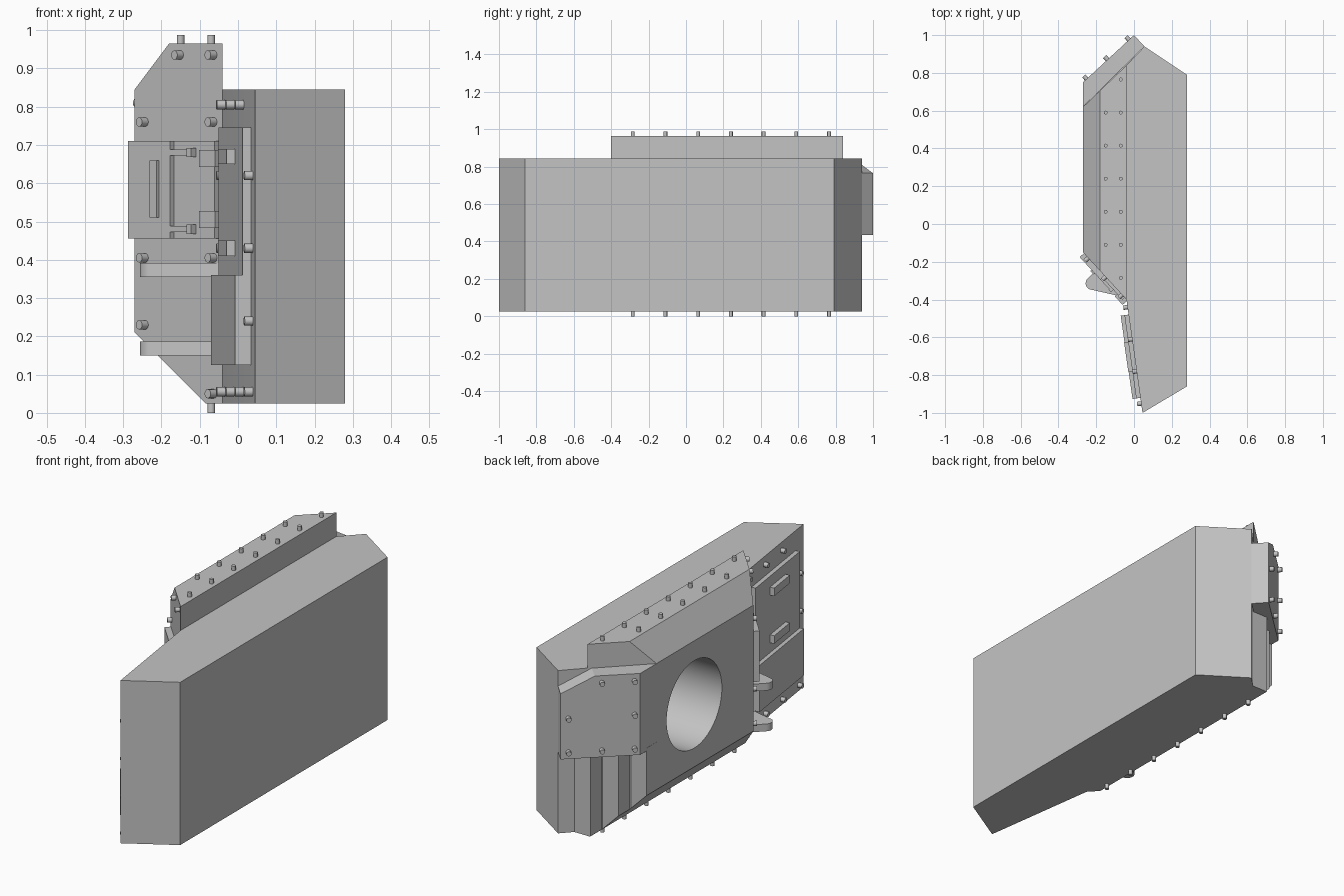
import bpy, bmesh, math
from mathutils import Vector

cube = bpy.data.objects.get("Cube")
if cube:
    bpy.data.objects.remove(cube, do_unlink=True)

GREY = 0.55
steel = bpy.data.materials.new("plain_grey")
steel.use_nodes = True
steel.diffuse_color = (GREY, GREY, GREY, 1)
steel.node_tree.nodes["Principled BSDF"].inputs["Base Color"].default_value = (GREY, GREY, GREY, 1)


def finish(name, bm):
    bmesh.ops.recalc_face_normals(bm, faces=bm.faces)
    mesh = bpy.data.meshes.new(name)
    bm.to_mesh(mesh)
    bm.free()
    mesh.materials.append(steel)
    ob = bpy.data.objects.new(name, mesh)
    bpy.context.collection.objects.link(ob)
    return ob


def prism(name, plan, z0, z1, cuts=()):
    """Extrude a plan outline upward, then trim it with (point, normal) planes."""
    bm = bmesh.new()
    face = bm.faces.new([bm.verts.new((x, y, z0)) for x, y in plan])
    new = bmesh.ops.extrude_face_region(bm, geom=[face])["geom"]
    top = [v for v in new if isinstance(v, bmesh.types.BMVert)]
    bmesh.ops.translate(bm, verts=top, vec=(0, 0, z1 - z0))
    for co, no in cuts:
        geom = bm.verts[:] + bm.edges[:] + bm.faces[:]
        bmesh.ops.bisect_plane(bm, geom=geom, plane_co=co, plane_no=no, clear_outer=True)
        bmesh.ops.holes_fill(bm, edges=[e for e in bm.edges if e.is_boundary])
    return finish(name, bm)


class Wall:
    """A vertical wall from a to b; its outside lies on the -x side."""
    def __init__(self, a, b):
        self.a, self.d = Vector(a), Vector(b) - Vector(a)
        n = Vector((self.d.y, -self.d.x)).normalized()
        self.n = n if n.x < 0 else -n

    def at(self, s, t=0.0):
        return self.a + self.d * s + self.n * t

    def panel(self, name, s0, s1, z0, z1, t0, t1):
        plan = [self.at(s0, t0), self.at(s1, t0), self.at(s1, t1), self.at(s0, t1)]
        return prism(name, plan, z0, z1)

    def bolt(self, s, z, t=0.0, name="wall_bolt"):
        p = self.at(s, t)
        bolt(name, (p.x, p.y, z), (self.n.x, self.n.y, 0))


def bolt(name, base, direction, r=0.012, length=0.022):
    d = Vector(direction)
    bm = bmesh.new()
    bmesh.ops.create_cone(bm, cap_ends=True, segments=14, radius1=r, radius2=r, depth=length * 1.5)
    bm.transform(d.to_track_quat('Z', 'Y').to_matrix().to_4x4())
    bmesh.ops.translate(bm, verts=bm.verts, vec=Vector(base) + d * length * 0.25)
    smooth(finish(name, bm))


def smooth(ob):
    bpy.ops.object.select_all(action='DESELECT')
    ob.select_set(True)
    bpy.context.view_layer.objects.active = ob
    bpy.ops.object.shade_smooth_by_angle(angle=math.radians(30))


low, high, crown = 0.025, 0.845, 0.965
side_x, inner_x = -0.27, -0.04
top_chamfer = ((side_x, 0, high), (-0.12, 0, 0.09))
bottom_chamfer = ((side_x, 0, 0.21), (-1, 0, -1))

# Main slab and the taller side housing
main = prism("main_body", [(0.28, -0.86), (0.28, 0.79), (0.055, 0.94), (inner_x, 0.84),
                           (inner_x, -0.40), (0.045, -1.0)], low, high)
housing = prism("side_housing", [(inner_x, -0.40), (side_x, -0.15), (side_x, 0.62), (inner_x, 0.84)],
                low, crown, [top_chamfer, bottom_chamfer])

# Deep round opening in the side
bm = bmesh.new()
bmesh.ops.create_cone(bm, cap_ends=True, segments=64, radius1=0.22, radius2=0.22, depth=0.6)
cutter = finish("opening_cutter", bm)
cutter.rotation_euler.y = math.pi / 2
cutter.location = (-0.12, 0.32, 0.525)
cutter.hide_render = True
for ob in (main, housing):
    mod = ob.modifiers.new("opening", 'BOOLEAN')
    mod.operation, mod.solver, mod.object = 'DIFFERENCE', 'EXACT', cutter
    bpy.context.view_layer.objects.active = ob
    bpy.ops.object.modifier_apply(modifier=mod.name)
    smooth(ob)
bpy.data.objects.remove(cutter, do_unlink=True)

# Rear cover plate with one sloped top corner
slope = Vector((0.115, 0.11, -0.08)).cross(Vector((-1, 1, 0))).normalized()
if slope.z < 0:
    slope = -slope
prism("rear_cover", [(side_x, 0.62), (side_x, 0.75), (0, 1.0), (0.055, 0.94)],
      0.435, high, [((0, 1.0, 0.765), slope)])
rear = Wall((side_x, 0.75), (0, 1.0))
for s, z in ((0.07, 0.47), (0.07, 0.64), (0.07, 0.81), (0.48, 0.47),
             (0.48, 0.81), (0.9, 0.47), (0.9, 0.64)):
    rear.bolt(s, z, name="rear_bolt")

# Stepped ribs below the rear cover
step, x, y = 0.092, 0.005, 0.885
steps = [(x, y)]
for i in range(3):
    steps += [(x - step, y), (x - step, y - step)]
    x, y = x - step, y - step
prism("rear_ribs", steps + [(-0.2, 0.55), (0.04, 0.8)], low, 0.45, [bottom_chamfer])

# Angled front wall: hatch, latch bars and hinges
front = Wall((side_x, -0.15), (inner_x, -0.40))
front.panel("hatch_door", 0.02, 0.5, 0.455, 0.71, -0.005, 0.03)
front.panel("hatch_leaf", 0.5, 0.96, 0.455, 0.71, -0.005, 0.016)
front.panel("hatch_handle", 0.29, 0.37, 0.51, 0.66, 0.03, 0.038)
for z in (0.48, 0.68):
    front.panel("hatch_bar", 0.5, 0.72, z - 0.008, z + 0.008, 0.016, 0.03)
    front.panel("hatch_bar_end", 0.7, 0.75, z - 0.012, z + 0.012, 0.014, 0.034)
for z in (0.505, 0.665):
    front.panel("hatch_hinge", 0.84, 1.02, z - 0.022, z + 0.022, 0.0, 0.034)
for s, z in ((0.52, 0.935), (0.9, 0.935), (0.12, 0.76), (0.9, 0.76),
             (0.12, 0.405), (0.9, 0.405), (0.12, 0.23), (0.9, 0.05)):
    front.bolt(s, z, name="front_bolt")

# Rounded lugs
tip = [(-0.222 + 0.034 * math.cos(a), -0.314 + 0.034 * math.sin(a))
       for a in (math.radians(130 + 15 * i) for i in range(10))]
for z in (0.15, 0.355):
    smooth(prism("towing_lug", [(-0.19, -0.235)] + tip + [(-0.05, -0.388)], z, z + 0.037))

# Layered access door on the long front wall
door = Wall((inner_x, -0.40), (0.045, -1.0))
door.panel("upper_door", 0.133, 0.867, 0.36, 0.745, -0.005, 0.022)
door.panel("lower_door", 0.133, 0.867, 0.125, 0.36, -0.005, 0.042)
for z in (0.41, 0.65):
    door.panel("door_handle", 0.37, 0.63, z, z + 0.04, 0.02, 0.044)
rows = (0.067, 0.35, 0.633, 0.917)
for s in rows:
    door.bolt(s, 0.055, name="door_bolt")
for s in rows[:3]:
    door.bolt(s, 0.805, name="door_bolt")
for z in (0.24, 0.43, 0.62):
    for s in (rows[0], rows[3]):
        door.bolt(s, z, name="door_bolt")

# Bolts along the crown and underneath
for i in range(7):
    y = -0.285 + 0.175 * i
    bolt("crown_bolt", (-0.07, y, crown), (0, 0, 1), 0.01)
    bolt("base_bolt", (-0.07, y, low), (0, 0, -1), 0.01, 0.025)
    if 0 < i < 6:
        bolt("crown_bolt", (-0.15, y, crown), (0, 0, 1), 0.01)
